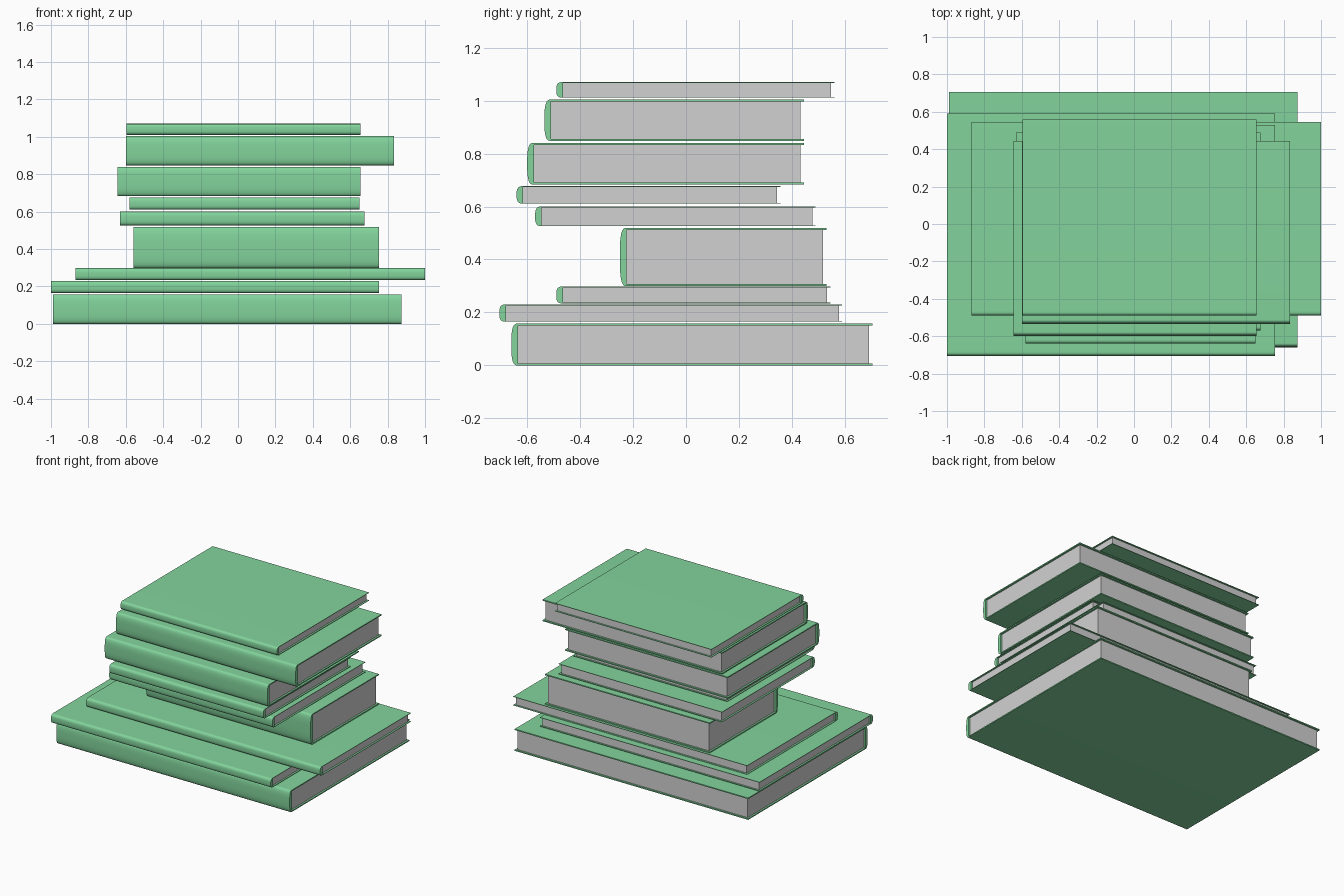
import bpy
import bmesh
from math import sin, cos, pi, radians

SPINE_DEPTH = 0.025
PAGE_INSET = 0.013
CURVE_STEPS = 24

default_cube = bpy.data.objects.get("Cube")
if default_cube:
    bpy.data.objects.remove(default_cube, do_unlink=True)


def make_material(name, rgb):
    material = bpy.data.materials.new(name)
    material.use_nodes = True
    colour = (*rgb, 1)
    material.diffuse_color = colour
    shader = next(n for n in material.node_tree.nodes if n.type == 'BSDF_PRINCIPLED')
    shader.inputs["Base Color"].default_value = colour
    return material


green_cloth = make_material("green_cover", (0.227, 0.66, 0.333))
grey_paper = make_material("grey_paper", (0.64, 0.64, 0.64))


def extrude_profile(name, profile, left, right, material):
    """Sweep a closed (y, z) outline along x."""
    bm = bmesh.new()
    start = bm.faces.new([bm.verts.new((left, y, z)) for y, z in profile])
    swept = bmesh.ops.extrude_face_region(bm, geom=[start], use_keep_orig=True)
    moved = [item for item in swept["geom"] if isinstance(item, bmesh.types.BMVert)]
    bmesh.ops.translate(bm, verts=moved, vec=(right - left, 0, 0))
    bmesh.ops.recalc_face_normals(bm, faces=bm.faces)
    mesh = bpy.data.meshes.new(name)
    bm.to_mesh(mesh)
    bm.free()
    mesh.materials.append(material)
    obj = bpy.data.objects.new(name, mesh)
    bpy.context.collection.objects.link(obj)
    return obj


def signed_power(value, exponent):
    return abs(value) ** exponent * (1 if value >= 0 else -1)


def cover_profile(front, back, bottom, top, board):
    """C-shaped case: two boards joined by a rounded spine."""
    hinge = front + SPINE_DEPTH
    middle, half = (bottom + top) / 2, (top - bottom) / 2
    outline = [(back, top)]
    for step in range(CURVE_STEPS + 1):
        angle = pi / 2 - pi * step / CURVE_STEPS
        y = hinge - SPINE_DEPTH * max(cos(angle), 0) ** 0.67
        z = middle + half * signed_power(sin(angle), 0.67)
        outline.append((y, z))
    outline += [(back, bottom), (back, bottom + board), (hinge, bottom + board),
                (hinge, top - board), (back, top - board)]
    return outline


def make_book(name, left, right, front, back, bottom, top):
    board = 0.008 if top - bottom > 0.1 else 0.003
    # Case with smooth spine
    cover = extrude_profile(name + "_cover", cover_profile(front, back, bottom, top, board),
                            left, right, green_cloth)
    bpy.ops.object.select_all(action='DESELECT')
    cover.select_set(True)
    bpy.context.view_layer.objects.active = cover
    bpy.ops.object.shade_smooth_by_angle(angle=radians(40))
    # Page block, set in from the open edges
    near, far = front + SPINE_DEPTH, back - PAGE_INSET
    low, high = bottom + board, top - board
    extrude_profile(name + "_pages", [(near, low), (far, low), (far, high), (near, high)],
                    left + PAGE_INSET, right - PAGE_INSET, grey_paper)


# Stack from the bottom up: left, right, front, back, bottom, top
books = {
    "bottom_book": (-0.99, 0.875, -0.66, 0.705, 0, 0.158),
    "second_book": (-1, 0.755, -0.705, 0.59, 0.165, 0.23),
    "third_book": (-0.87, 1, -0.49, 0.545, 0.234, 0.298),
    "fourth_book": (-0.56, 0.755, -0.25, 0.53, 0.3, 0.519),
    "fifth_book": (-0.63, 0.675, -0.57, 0.49, 0.526, 0.6),
    "sixth_book": (-0.58, 0.65, -0.64, 0.357, 0.611, 0.677),
    "seventh_book": (-0.645, 0.655, -0.6, 0.445, 0.683, 0.84),
    "eighth_book": (-0.6, 0.835, -0.535, 0.445, 0.848, 1.004),
    "top_book": (-0.595, 0.655, -0.49, 0.56, 1.011, 1.07),
}
for book_name, extents in books.items():
    make_book(book_name, *extents)
